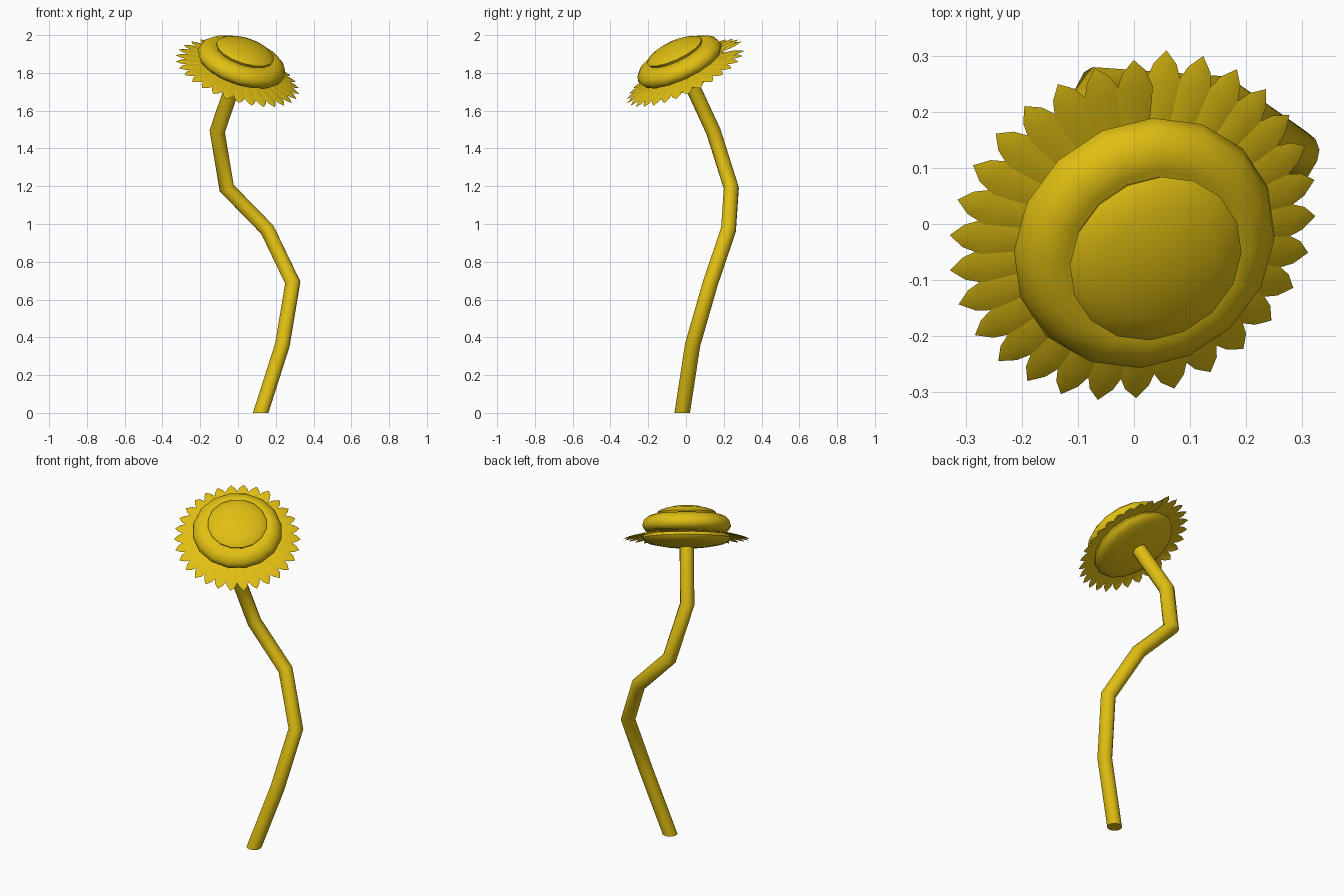
import bpy, bmesh
from math import sin, cos, pi, radians
from mathutils import Vector, Matrix

if "Cube" in bpy.data.objects:
    bpy.data.objects.remove(bpy.data.objects["Cube"], do_unlink=True)

YELLOW = (0.75, 0.52, 0.006, 1)
mat = bpy.data.materials.new("golden_yellow")
mat.use_nodes = True
mat.diffuse_color = YELLOW
mat.node_tree.nodes["Principled BSDF"].inputs["Base Color"].default_value = YELLOW

# Head frame: tilted towards the front and the left
TILT, TURN = radians(30), radians(35)
normal = Vector((sin(TURN) * sin(TILT), -cos(TURN) * sin(TILT), cos(TILT)))
head_frame = (Matrix.Translation((0.022, -0.038, 1.865))
              @ Vector((0, 0, 1)).rotation_difference(normal).to_matrix().to_4x4())


def finish(name, bm, angle, frame=None, fix_normals=True):
    """Turn a bmesh into a smooth-shaded object."""
    if fix_normals:
        bmesh.ops.recalc_face_normals(bm, faces=bm.faces)
    if frame:
        bm.transform(frame)
    mesh = bpy.data.meshes.new(name)
    bm.to_mesh(mesh)
    bm.free()
    mesh.materials.append(mat)
    obj = bpy.data.objects.new(name, mesh)
    bpy.context.collection.objects.link(obj)
    bpy.ops.object.select_all(action='DESELECT')
    obj.select_set(True)
    bpy.context.view_layer.objects.active = obj
    bpy.ops.object.shade_smooth_by_angle(angle=radians(angle))


def lathe(name, profile, sides=16):
    """Spin a (radius, height) profile around the head axis."""
    bm = bmesh.new()
    verts = [bm.verts.new((r, 0, h)) for r, h in profile]
    edges = [bm.edges.new(pair) for pair in zip(verts, verts[1:])]
    bmesh.ops.spin(bm, geom=verts + edges, cent=(0, 0, 0), axis=(0, 0, 1),
                   angle=2 * pi, steps=sides)
    bmesh.ops.remove_doubles(bm, verts=bm.verts, dist=0.0005)
    finish(name, bm, 50, head_frame)


# Stem: a tube mitred at every bend
path = [Vector(p) for p in (
    (0.12, -0.02, 0), (0.235, 0.035, 0.36), (0.29, 0.13, 0.69),
    (0.155, 0.225, 0.97), (-0.06, 0.24, 1.19), (-0.11, 0.145, 1.49),
    (-0.015, 0.015, 1.77))]
SIDES, RADIUS = 12, 0.041
bm = bmesh.new()
points = [path[0] + RADIUS * Vector((cos(2 * pi * i / SIDES), sin(2 * pi * i / SIDES), 0))
          for i in range(SIDES)]
rings = [[bm.verts.new(p) for p in points]]
for k in range(1, len(path)):
    along = (path[k] - path[k - 1]).normalized()
    plane = along.copy()
    if k + 1 < len(path):
        plane += (path[k + 1] - path[k]).normalized()
    points = [p + along * ((path[k] - p).dot(plane) / along.dot(plane)) for p in points]
    rings.append([bm.verts.new(p) for p in points])
for low, high in zip(rings, rings[1:]):
    for i in range(SIDES):
        j = (i + 1) % SIDES
        bm.faces.new((low[i], low[j], high[j], high[i]))
bm.faces.new(rings[0])
bm.faces.new(rings[-1])
finish("stem", bm, 40)

# Flower head: back cap, padded ring and seed dome
lathe("back_cap", [(0, -0.135), (0.12, -0.127), (0.2, -0.112), (0.228, -0.098),
                   (0.24, -0.08), (0.232, -0.064), (0.18, -0.058), (0, -0.058)])
lathe("padded_ring", [(0, -0.05), (0.19, -0.052), (0.226, -0.041), (0.243, -0.014),
                      (0.234, 0.014), (0.212, 0.034), (0.185, 0.046), (0.165, 0.044), (0, 0.044)])
lathe("seed_dome", [(0, 0.03), (0.152, 0.04), (0.16, 0.058), (0.146, 0.069),
                    (0.11, 0.082), (0.06, 0.093), (0, 0.097)])

# Petals: creased leaves whose droop grows around the head from a rear seam
COUNT = 30
leaf = [(0.15, 0.018), (0.24, 0.029), (0.285, 0.034), (0.318, 0.022), (0.342, 0)]
bm = bmesh.new()
for n in range(COUNT):
    turn = Matrix.Rotation(radians(95) + 2 * pi * n / COUNT, 4, 'Z')
    droop = 0.004 + 0.034 * min(1, n / (COUNT * 0.27))
    rows = []
    for r, half in leaf:
        h = -0.05 - droop * ((r - 0.15) / 0.192) ** 1.4
        sides = ((-half, 0), (0, 0.005), (half, 0)) if half else ((0, 0),)
        rows.append([bm.verts.new(turn @ Vector((r, y, h + rise))) for y, rise in sides])
    for a, b in zip(rows, rows[1:]):
        if len(b) == 1:
            bm.faces.new((a[0], b[0], a[1]))
            bm.faces.new((a[1], b[0], a[2]))
        else:
            for i in range(2):
                bm.faces.new((a[i], b[i], b[i + 1], a[i + 1]))
# Leaves face upwards
for face in bm.faces:
    face.normal_update()
    if face.normal.z < 0:
        face.normal_flip()
finish("petals", bm, 40, head_frame, fix_normals=False)
